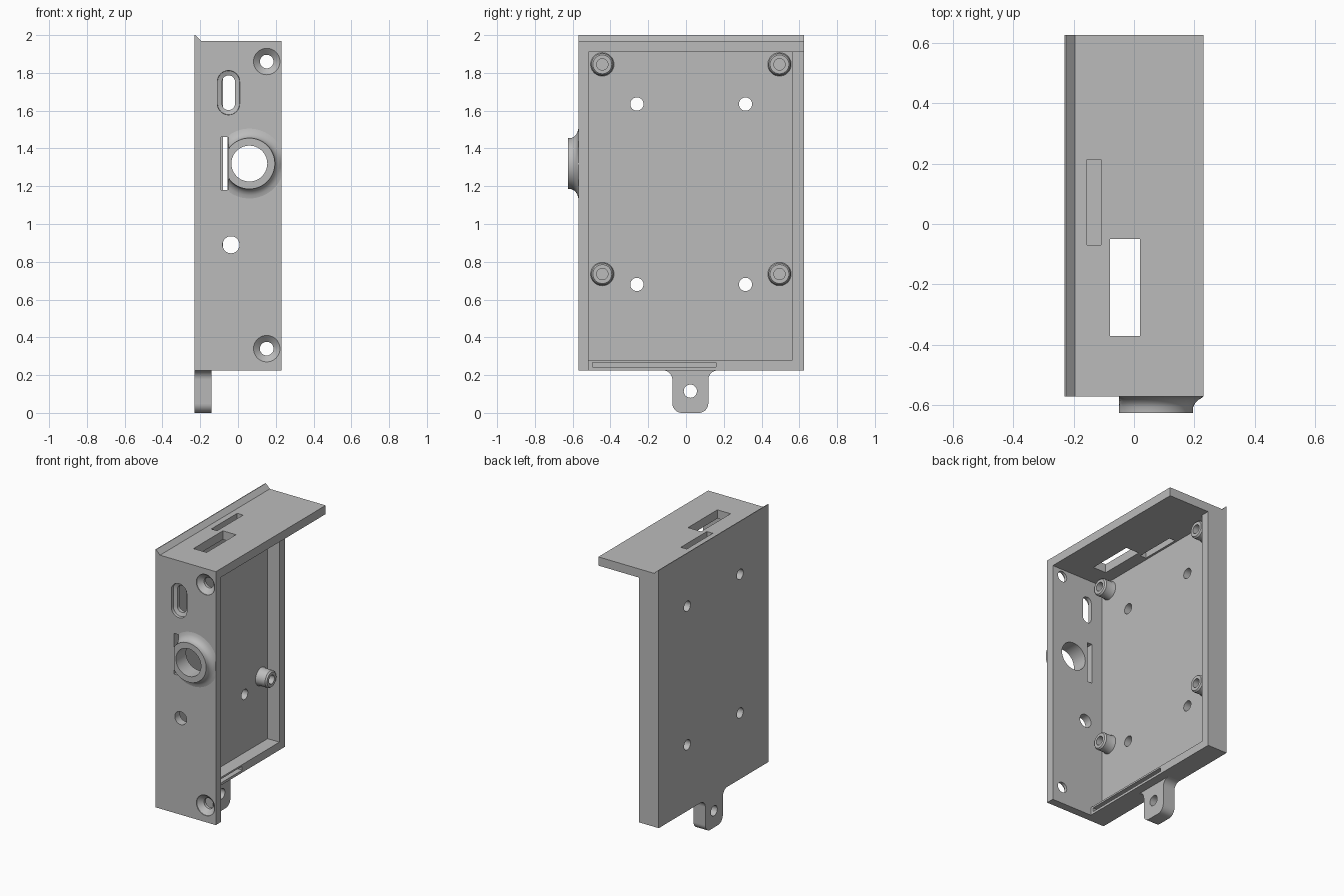
import bpy, bmesh
from math import sin, cos, pi, radians

cube = bpy.data.objects.get("Cube")
if cube:
    bpy.data.objects.remove(cube, do_unlink=True)

grey = bpy.data.materials.new("plain grey")
grey.use_nodes = True
grey.diffuse_color = (0.5, 0.5, 0.5, 1)
grey.node_tree.nodes["Principled BSDF"].inputs["Base Color"].default_value = (0.5, 0.5, 0.5, 1)


def place(axis, d, p):
    a, b = p
    return {"x": (d, a, b), "y": (a, d, b), "z": (a, b, d)}[axis]


def loft(name, axis, rings):
    """Closed solid through a list of (depth, outline) along an axis."""
    bm = bmesh.new()
    rows = [[bm.verts.new(place(axis, d, p)) for p in pts] for d, pts in rings]
    n = len(rows[0])
    for low, high in zip(rows, rows[1:]):
        for i in range(n):
            j = (i + 1) % n
            bm.faces.new((low[i], low[j], high[j], high[i]))
    bm.faces.new(rows[0])
    bm.faces.new(rows[-1])
    bmesh.ops.recalc_face_normals(bm, faces=bm.faces)
    mesh = bpy.data.meshes.new(name)
    bm.to_mesh(mesh)
    bm.free()
    mesh.materials.append(grey)
    obj = bpy.data.objects.new(name, mesh)
    bpy.context.collection.objects.link(obj)
    return obj


def arc(c, r, start, end, n=8):
    return [(c[0] + r * cos(radians(start + (end - start) * i / n)),
             c[1] + r * sin(radians(start + (end - start) * i / n))) for i in range(n + 1)]


def circle(c, r, n=40):
    return arc(c, r, 0, 360, n)[:-1]


def stadium(c, r, half):
    return arc((c[0], c[1] + half), r, 0, 180, 16) + arc((c[0], c[1] - half), r, 180, 360, 16)


def rod(axis, c, r, d0, d1):
    return loft("cutter", axis, [(d0, circle(c, r)), (d1, circle(c, r))])


def box(x0, x1, y0, y1, z0, z1):
    pts = [(x0, y0), (x1, y0), (x1, y1), (x0, y1)]
    return loft("cutter", "z", [(z0, pts), (z1, pts)])


def cut(cutter, *targets):
    cutter.hide_render = True
    for t in targets:
        mod = t.modifiers.new("cut", "BOOLEAN")
        mod.operation = "DIFFERENCE"
        mod.solver = "EXACT"
        mod.object = cutter
        bpy.context.view_layer.objects.active = t
        bpy.ops.object.modifier_apply(modifier=mod.name)
    bpy.data.objects.remove(cutter, do_unlink=True)


# Housing: outer block with a bevelled lip along the top edge
profile = [(-.23, .225), (.23, .225), (.23, 1.97), (-.195, 1.97), (-.225, 2), (-.23, 2)]
housing = loft("housing", "y", [(-.57, profile), (.625, profile)])
# Inner pocket, then the open side that leaves low back and bottom rims
cut(box(-.17, .4, -.515, .565, .28, 1.91), housing)
cut(box(-.08, .4, -.515, .8, 0, 1.91), housing)

# Collar around the large front opening, flared where it meets the wall
hub = (.06, 1.32)
flare = [(-.625, .135), (-.605, .136), (-.593, .142), (-.582, .153),
         (-.574, .167), (-.57, .185), (-.56, .185)]
collar = loft("front_collar", "y", [
    (d, [(min(max(x, -.05), .229), z) for x, z in circle(hub, r, 64)]) for d, r in flare])
cut(rod("y", hub, .095, -.7, -.5), housing, collar)

# Front wall: narrow slot, small hole, rounded port and countersunk screw holes
cut(box(-.09, -.055, -.6, -.5, 1.18, 1.46), housing)
cut(rod("y", (-.037, .89), .045, -.6, -.5), housing)
port = (-.05, 1.695)
cut(loft("cutter", "y", [(d, stadium(port, r, .058)) for d, r in
                         ((-.58, .06), (-.55, .058), (-.54, .034), (-.5, .034))]), housing)
for z in (.34, 1.86):
    cut(loft("cutter", "y", [(d, circle((.152, z), r)) for d, r in
                             ((-.58, .07), (-.565, .07), (-.535, .036), (-.5, .036))]), housing)

# Top wall slots and the groove in the bottom rim
cut(box(-.08, .02, -.37, -.05, 1.85, 2.1), housing)
cut(box(-.155, -.11, -.07, .213, 1.85, 2.1), housing)
cut(box(-.13, -.05, -.495, .16, .242, .268), housing)

# Through holes in the base panel
for y in (-.26, .315):
    for z in (.68, 1.635):
        cut(rod("x", (y, z), .035, -.3, -.1), housing)

parts = [housing, collar]

# Screw bosses standing on the base panel
for y, side in ((-.443, "front"), (.495, "back")):
    for z, level in ((.735, "lower"), (1.845, "upper")):
        boss = loft(f"{level}_{side}_boss", "x", [(d, circle((y, z), r)) for d, r in
                    ((-.18, .062), (-.168, .062), (-.16, .058), (-.1, .058), (-.09, .05))])
        cut(rod("x", (y, z), .03, -.165, 0), boss)
        parts.append(boss)

# Hanging tab with rounded corners and filleted shoulders
right = arc((.145, .175), .05, 90, 180) + arc((.045, .05), .05, 0, -90)
outline = right + [(-y, z) for y, z in reversed(right)]
outline = [(y + .023, z) for y, z in outline]
tab = loft("mounting_tab", "x", [(-.23, outline), (-.14, outline)])
cut(rod("x", (.023, .115), .035, -.3, 0), tab)
parts.append(tab)

bpy.ops.object.select_all(action="DESELECT")
for p in parts:
    p.select_set(True)
bpy.context.view_layer.objects.active = housing
bpy.ops.object.shade_smooth_by_angle(angle=radians(30))
